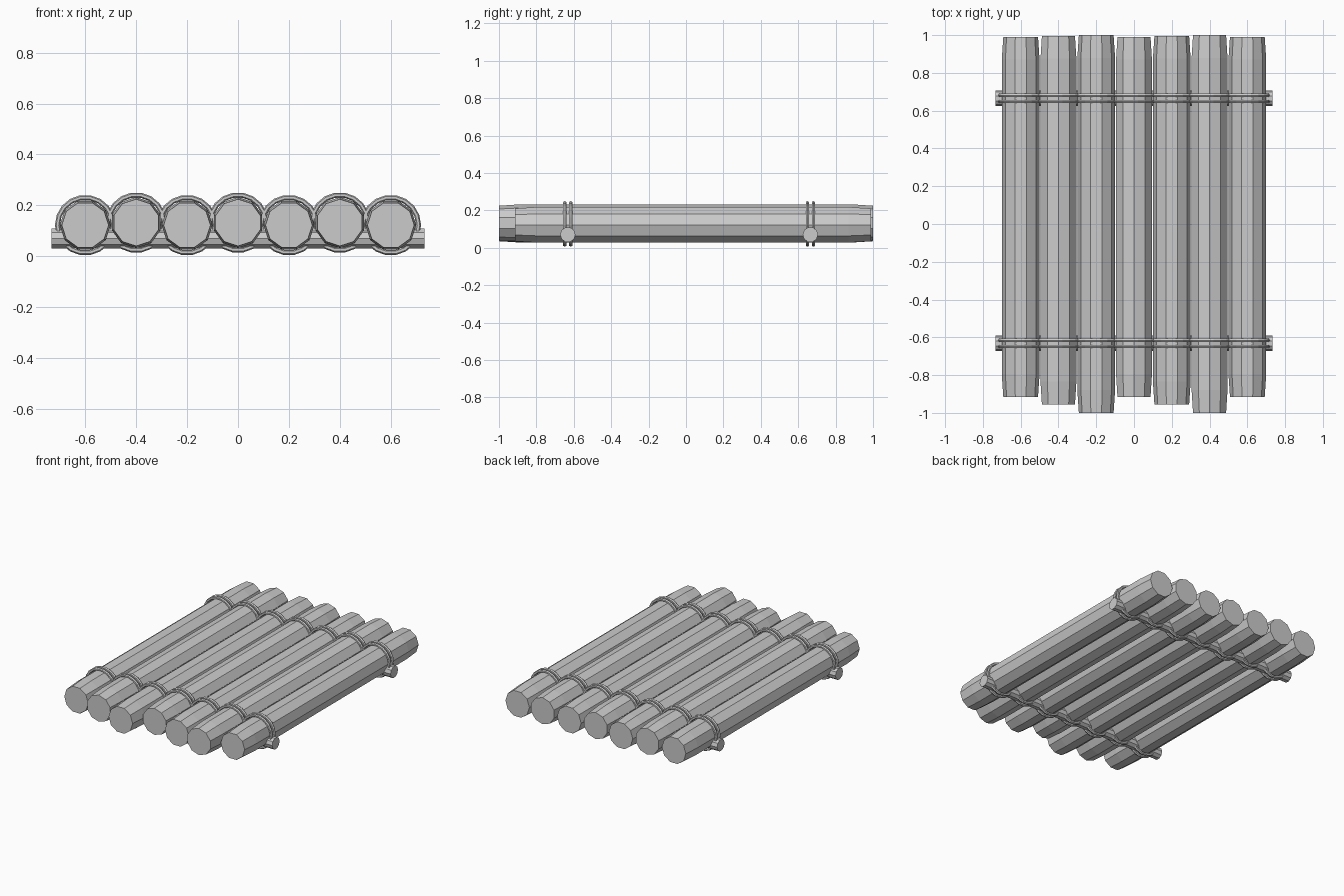
import bpy
import math
from mathutils import Matrix

cube = bpy.data.objects.get("Cube")
if cube:
    bpy.data.objects.remove(cube)

grey = bpy.data.materials.new("plain grey")
grey.use_nodes = True
colour = (0.6, 0.6, 0.6, 1)
grey.diffuse_color = colour
grey.node_tree.nodes["Principled BSDF"].inputs["Base Color"].default_value = colour


def add_mesh(name, verts, faces):
    mesh = bpy.data.meshes.new(name)
    mesh.from_pydata(verts, [], faces)
    mesh.materials.append(grey)
    obj = bpy.data.objects.new(name, mesh)
    bpy.context.collection.objects.link(obj)
    return obj


def lathe(name, profile, sides, turn=0.0):
    """Capped round bar along y from (y, radius) pairs."""
    verts, faces = [], []
    for y, r in profile:
        for i in range(sides):
            a = math.tau * i / sides + turn
            verts.append((r * math.cos(a), y, r * math.sin(a)))
    for k in range(len(profile) - 1):
        for i in range(sides):
            j = (i + 1) % sides
            a, b = k * sides, (k + 1) * sides
            faces.append((a + i, b + i, b + j, a + j))
    faces.append(tuple(range(sides)))
    faces.append(tuple(reversed(range(len(verts) - sides, len(verts)))))
    return add_mesh(name, verts, faces)


def ring(name, major, minor, segments=18, sides=6):
    """Rope loop around the y axis."""
    verts, faces = [], []
    for s in range(segments):
        a = math.tau * s / segments
        for t in range(sides):
            b = math.tau * t / sides
            r = major + minor * math.cos(b)
            verts.append((r * math.cos(a), minor * math.sin(b), r * math.sin(a)))
            s2, t2 = (s + 1) % segments, (t + 1) % sides
            faces.append((s * sides + t, s * sides + t2,
                          s2 * sides + t2, s2 * sides + t))
    return add_mesh(name, verts, faces)


crossings = {"front": -0.632, "back": 0.665}
front_ends = (-0.915, -0.955, -1.0)
back_ends = (0.99, 0.995, 1.0)

# Deck logs with tapered ends, each tied by two double loops
for i in range(7):
    x = (i - 3) * 0.2
    z = 0.1325 if i % 2 else 0.1225
    front, back = front_ends[i % 3], back_ends[i % 3]
    log = lathe(f"log_{i + 1}",
                [(front, 0.092), (front + 0.12, 0.1), (back - 0.12, 0.1), (back, 0.092)],
                10, math.radians(18) * (i % 2))
    log.location = (x, 0, z)
    for end, y in crossings.items():
        for n, offset in enumerate((-0.016, 0.016)):
            rope = ring(f"{end}_rope_{i + 1}_{n + 1}", 0.109, 0.01)
            rope.location = (x, y + offset, z)

# Cross poles under the deck
for end, y in crossings.items():
    pole = lathe(f"{end}_cross_pole", [(-0.733, 0.041), (0.733, 0.041)], 10)
    pole.data.transform(Matrix.Rotation(math.radians(90), 4, "Z"))
    pole.location = (0, y, 0.07)
